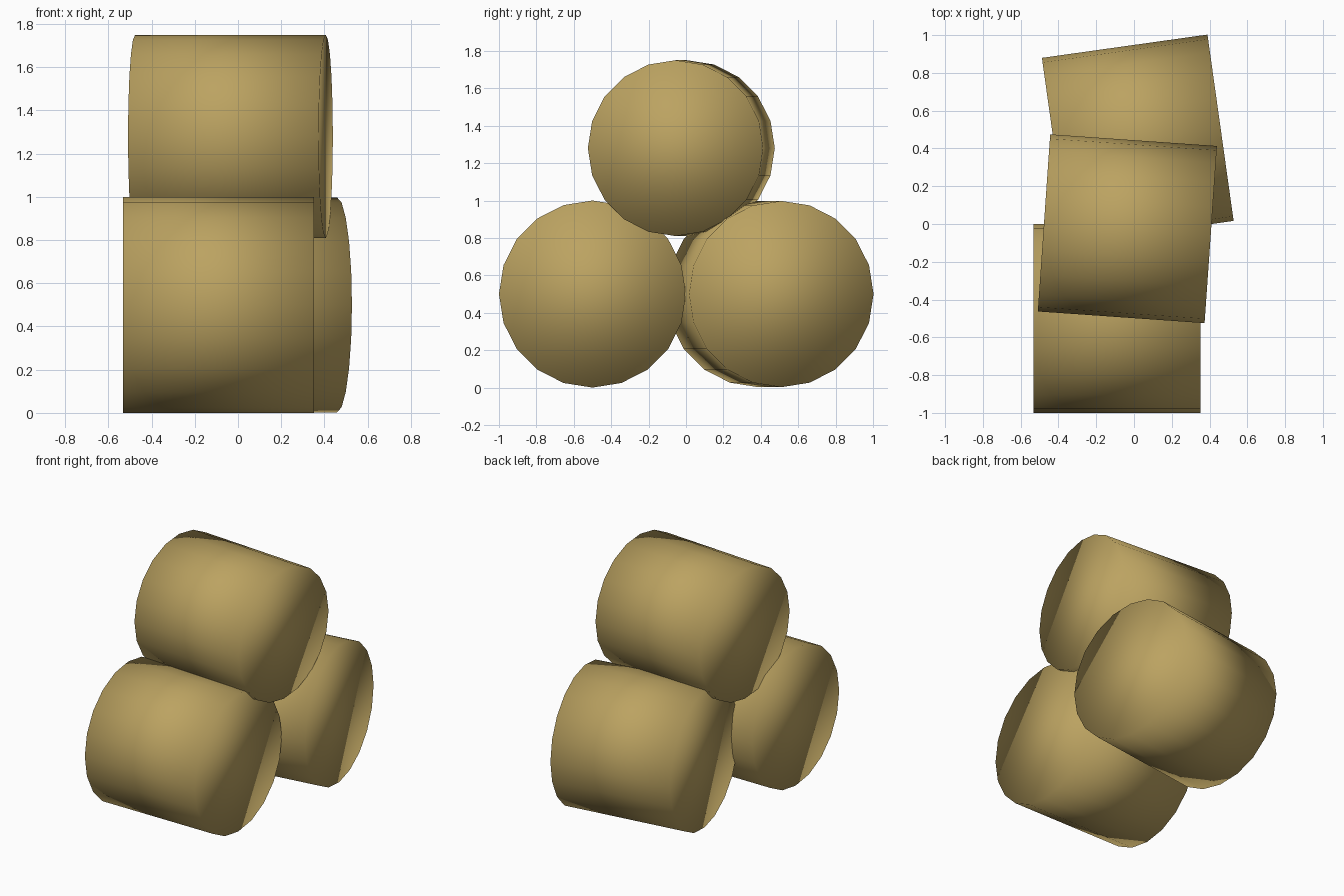
import bpy
from math import radians
from mathutils import Matrix

default = bpy.data.objects.get("Cube")
if default:
    bpy.data.objects.remove(default, do_unlink=True)

# Dry straw colour shared by all bales
straw = bpy.data.materials.new("straw")
straw.use_nodes = True
colour = (0.50, 0.365, 0.12, 1)
straw.diffuse_color = colour
bsdf = straw.node_tree.nodes["Principled BSDF"]
bsdf.inputs["Base Color"].default_value = colour
bsdf.inputs["Roughness"].default_value = 0.9


def bale(name, centre, radius, length, turn):
    """Round bale lying along x, turned about z, with soft shading over the rims."""
    bpy.ops.mesh.primitive_cylinder_add(vertices=20, radius=radius, depth=length)
    ob = bpy.context.object
    ob.name = name
    ob.data.transform(Matrix.Rotation(radians(90), 4, 'Y'))
    ob.location = centre
    ob.rotation_euler.z = radians(turn)
    ob.data.materials.append(straw)
    ob.data.shade_smooth()
    return ob


# Two bales on the ground, one stacked on top
bale("front_bale", (-0.09, -0.5, 0.5), 0.5, 0.885, 0)
bale("back_bale", (0.02, 0.448, 0.5), 0.498, 0.885, 8)
bale("top_bale", (-0.035, -0.025, 1.28), 0.47, 0.885, -4)
